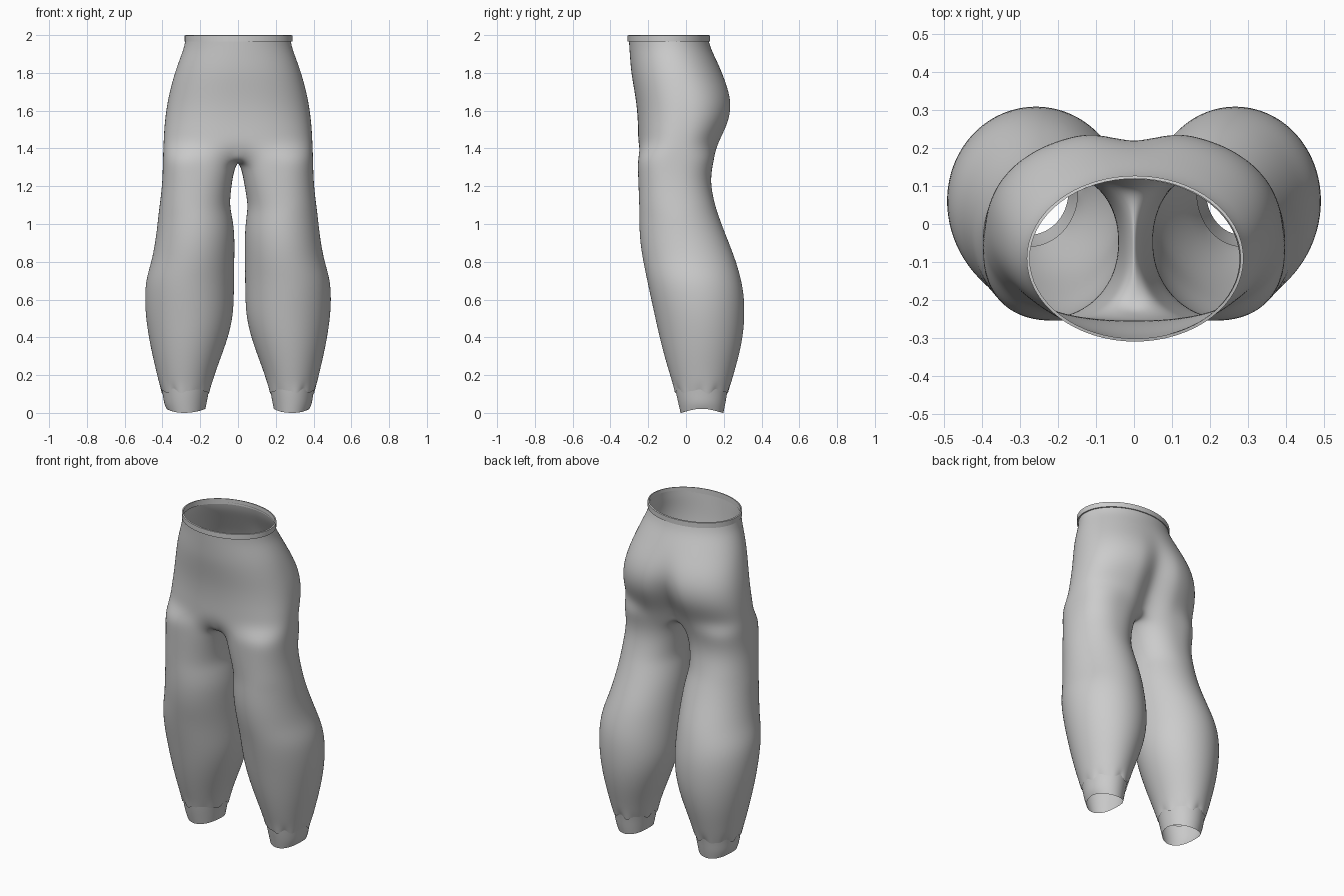
import bpy, bmesh, math

if "Cube" in bpy.data.objects:
    bpy.data.objects.remove(bpy.data.objects["Cube"])

grey = bpy.data.materials.new("soft_grey")
grey.diffuse_color = (0.6, 0.6, 0.6, 1)
grey.use_nodes = True
grey.node_tree.nodes["Principled BSDF"].inputs["Base Color"].default_value = grey.diffuse_color

ARC, INNER = 24, 12     # edges on the outer arc and on the inner-thigh arc of each leg


def spow(v, p):
    return math.copysign(abs(v) ** p, v)


def torso_row(z, w, y0, y1, n, cleft):
    """Half ring from front centre round the side to back centre."""
    cy, ry, pts = (y0 + y1) / 2, (y1 - y0) / 2, []
    for i in range(ARC + 1):
        a = math.pi * i / ARC
        x = w * spow(math.sin(a), 2 / n) if 0 < i < ARC else 0.0
        y = cy - ry * spow(math.cos(a), 2 / n)
        if y > cy:
            y -= cleft * math.exp(-(x / 0.07) ** 2)
        pts.append((x, y, z))
    return pts


def leg_row(side, z, x0, x1, y0, y1, n=2.0, half=60):
    """Full ring, starting at the front inner corner, outer arc first."""
    if side < 0:        # the left leg is slightly fuller on the inside
        x0 -= 0.017 * min(1, max(0, (1.2 - z) / 0.2))
    x0, x1, y0, y1 = x0 - 0.001, x1 + 0.001, y0 - 0.005, y1 + 0.004
    cx, rx, cy, ry = (x0 + x1) / 2, (x1 - x0) / 2, (y0 + y1) / 2, (y1 - y0) / 2
    pts = []
    for i in range(ARC + INNER):
        if i <= ARC:
            a = 180 + half + (360 - 2 * half) * i / ARC
        else:
            a = 180 - half + 2 * half * (i - ARC) / INNER
        a = math.radians(a)
        pts.append((cx + rx * spow(math.cos(a), 2 / n),
                    cy + ry * spow(math.sin(a), 2 / n), z))
    return pts


def add_row(bm, pts, side):
    return [bm.verts.new((x * side, y, z)) for x, y, z in pts]


def bridge(bm, upper, lower, closed):
    n = len(upper)
    for i in range(n if closed else n - 1):
        j = (i + 1) % n
        bm.faces.new((upper[i], lower[i], lower[j], upper[j]))


def finish(bm, name, subdiv=2):
    bmesh.ops.remove_doubles(bm, verts=bm.verts, dist=0.0005)
    bmesh.ops.recalc_face_normals(bm, faces=bm.faces)
    me = bpy.data.meshes.new(name)
    bm.to_mesh(me)
    bm.free()
    me.materials.append(grey)
    ob = bpy.data.objects.new(name, me)
    bpy.context.collection.objects.link(ob)
    for o in bpy.context.selected_objects:
        o.select_set(False)
    ob.select_set(True)
    bpy.context.view_layer.objects.active = ob
    if subdiv:
        bpy.ops.object.shade_smooth()
        s = ob.modifiers.new("smooth", 'SUBSURF')
        s.levels = s.render_levels = subdiv
    else:
        bpy.ops.object.shade_smooth_by_angle(angle=math.radians(40))
    return ob


# Trousers: z, half width, front y, back y, squareness, cleft depth
TORSO = [
    (1.98, 0.278, -0.303, 0.118, 2.0, 0), (1.93, 0.287, -0.300, 0.131, 2.0, 0),
    (1.87, 0.310, -0.296, 0.160, 2.05, 0), (1.80, 0.335, -0.290, 0.194, 2.1, 0.002),
    (1.72, 0.357, -0.276, 0.231, 2.2, 0.014), (1.64, 0.375, -0.263, 0.251, 2.25, 0.034),
    (1.56, 0.386, -0.256, 0.243, 2.3, 0.056), (1.49, 0.392, -0.254, 0.213, 2.35, 0.066),
    (1.42, 0.395, -0.253, 0.177, 2.4, 0.070),
]
# z, inner x, outer x, front y, back y, squareness, inner arc half angle
LEG = [
    (1.35, 0.008, 0.397, -0.251, 0.147, 2.45, 52),
    (1.28, 0.022, 0.398, -0.250, 0.131, 2.35, 54), (1.20, 0.036, 0.402, -0.247, 0.128, 2.2, 56),
    (1.10, 0.054, 0.414, -0.243, 0.150, 2.1, 58), (1.04, 0.045, 0.422, -0.243, 0.170),
    (0.96, 0.037, 0.430, -0.242, 0.200), (0.88, 0.036, 0.442, -0.235, 0.232),
    (0.80, 0.037, 0.458, -0.222, 0.262), (0.71, 0.038, 0.486, -0.203, 0.288),
    (0.62, 0.039, 0.493, -0.184, 0.304), (0.52, 0.043, 0.489, -0.162, 0.307),
    (0.42, 0.064, 0.475, -0.140, 0.300), (0.32, 0.098, 0.456, -0.115, 0.281),
    (0.22, 0.136, 0.432, -0.086, 0.253), (0.16, 0.154, 0.418, -0.067, 0.236),
    (0.115, 0.166, 0.405, -0.055, 0.222),
]
bm = bmesh.new()
for side in (1, -1):
    rows = [add_row(bm, torso_row(*r), side) for r in TORSO]
    for up, lo in zip(rows, rows[1:]):
        bridge(bm, up, lo, False)
    # Saddle strip under the crotch, from back centre to front centre
    front, back = rows[-1][0].co.y, rows[-1][-1].co.y
    strip = []
    for k in range(1, INNER):
        t = 1 - 2 * k / INNER
        y = (front + back) / 2 + math.sin(t * math.pi / 2) * (back - front) / 2
        strip.append((0, y, 1.325 + 0.095 * t ** 4))
    previous = rows[-1] + add_row(bm, strip, side)
    for r in LEG:
        pts = leg_row(side, *r)
        if r is LEG[0]:     # first thigh ring drops with the saddle on the inside
            pts = [(x, y, z - 0.04 * max(0, 1 - x / 0.12)) for x, y, z in pts]
        if r is LEG[-1]:    # uneven hem
            pts = [(x, y, z + 0.012 * math.sin(i * 1.3) + 0.010 * math.cos(i * 2.1))
                   for i, (x, y, z) in enumerate(pts)]
        ring = add_row(bm, pts, side)
        bridge(bm, previous, ring, True)
        previous = ring
finish(bm, "trousers")

# Ankle cuffs, tucked just inside the hems, with a wavy lower edge
CUFF = [
    (0.15, 0.164, 0.407, -0.056, 0.224), (0.10, 0.175, 0.398, -0.047, 0.213),
    (0.05, 0.184, 0.391, -0.036, 0.205), (0.00, 0.190, 0.378, -0.024, 0.194),
]
bm = bmesh.new()
for side in (1, -1):
    previous = None
    for r in CUFF:
        pts = leg_row(side, *r)
        if r is CUFF[-1]:
            pts = [(x, y, 0.011 + 0.011 * math.cos(2 * math.atan2(y - 0.083, x - 0.285)))
                   for x, y, z in pts]
        ring = add_row(bm, pts, side)
        if previous:
            bridge(bm, previous, ring, True)
        previous = ring
finish(bm, "ankle_cuffs")

# Waistband: thin closed hoop
bm = bmesh.new()
N = 64
hoops = []
for off, z in ((0, 1.967), (0, 1.998), (-0.008, 2.0), (-0.008, 1.967)):
    hoops.append([bm.verts.new((0.003 + (0.285 + off) * math.cos(2 * math.pi * i / N),
                                -0.091 + (0.218 + off) * math.sin(2 * math.pi * i / N), z))
                  for i in range(N)])
for a, b in zip(hoops, hoops[1:] + hoops[:1]):
    bridge(bm, a, b, True)
finish(bm, "waistband", subdiv=0)
